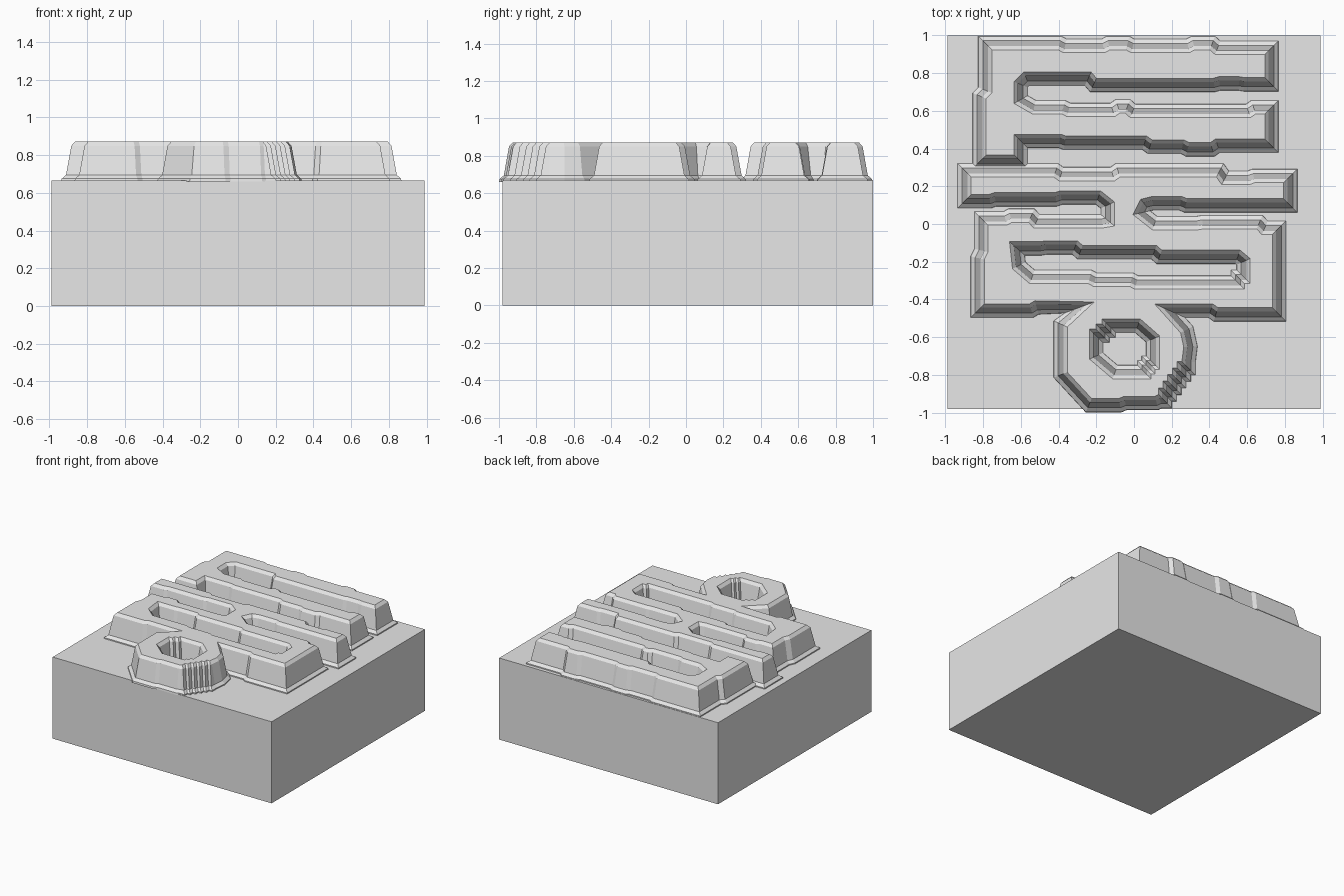
import bpy
import bmesh
from mathutils import Vector

default_cube = bpy.data.objects.get("Cube")
if default_cube:
    bpy.data.objects.remove(default_cube, do_unlink=True)

GREY = (0.8, 0.8, 0.8, 1)
BLOCK_TOP = 0.667
# Wall section: outward offset from the outline, height
WALL = [(0.037, 0.66), (0.035, 0.675), (0.012, 0.695), (-0.016, 0.85), (-0.036, 0.872)]

material = bpy.data.materials.new("plain grey")
material.use_nodes = True
material.diffuse_color = GREY
material.node_tree.nodes["Principled BSDF"].inputs["Base Color"].default_value = GREY


def add_object(name, bm):
    mesh = bpy.data.meshes.new(name)
    bm.to_mesh(mesh)
    bm.free()
    mesh.materials.append(material)
    obj = bpy.data.objects.new(name, mesh)
    bpy.context.scene.collection.objects.link(obj)
    return obj


def rail(stations, levels):
    """Run along x that jogs to the next y level at every inner station."""
    run = 0.014 if stations[-1] > stations[0] else -0.014
    points = [(stations[0], levels[0])]
    for x, before, after in zip(stations[1:-1], levels, levels[1:]):
        points += [(x - run, before), (x + run, after)]
    return points + [(stations[-1], levels[-1])]


def stair(start, end, steps, x_first=True):
    """Small square steps from start to end."""
    dx = (end[0] - start[0]) / steps
    dy = (end[1] - start[1]) / steps
    points = [start]
    for i in range(steps):
        x, y = start[0] + i * dx, start[1] + i * dy
        points.append((x + dx, y) if x_first else (x, y + dy))
        points.append((x + dx, y + dy))
    return points


def orient(points, counter_clockwise):
    area = sum(a[0] * b[1] - b[0] * a[1] for a, b in zip(points, points[1:] + points[:1]))
    return points if (area > 0) == counter_clockwise else points[::-1]


def offset(points, distance):
    """Mitred offset to the right-hand side of the loop."""
    vectors = [Vector(p) for p in points]
    result = []
    for i, p in enumerate(vectors):
        before = (p - vectors[i - 1]).normalized()
        after = (vectors[(i + 1) % len(vectors)] - p).normalized()
        n = Vector((before.y, -before.x))
        m = Vector((after.y, -after.x))
        result.append(p + (n + m) * distance / max(1 + n.dot(m), 0.3))
    return result


def raised_shape(name, outline, holes=()):
    bm = bmesh.new()
    rim = []
    loops = [orient(outline, True)] + [orient(h, False) for h in holes]
    for loop in loops:
        rings = [[bm.verts.new((p.x, p.y, z)) for p in offset(loop, d)] for d, z in WALL]
        count = len(loop)
        for low, high in zip(rings, rings[1:]):
            for i in range(count):
                j = (i + 1) % count
                bm.faces.new((low[i], low[j], high[j], high[i]))
        top = rings[-1]
        rim += [bm.edges.get((top[i - 1], top[i])) for i in range(count)]
    # Flat top with the holes left open
    filled = bmesh.ops.triangle_fill(bm, use_beauty=True, edges=rim, normal=(0, 0, 1))
    for item in filled["geom"]:
        if isinstance(item, bmesh.types.BMFace):
            item.normal_update()
            if item.normal.z < 0:
                item.normal_flip()
    return add_object(name, bm)


# Base block
bm = bmesh.new()
bmesh.ops.create_cube(bm, size=1)
bmesh.ops.scale(bm, verts=bm.verts, vec=(1.98, 1.98, BLOCK_TOP))
bmesh.ops.translate(bm, verts=bm.verts, vec=(0, 0.01, BLOCK_TOP / 2))
add_object("base_block", bm)

# Rear bend: two bars joined on the model's right
rear_bend = (
    rail([-0.82, -0.6], [0.33])
    + rail([-0.6, -0.38, 0.07, 0.27, 0.43, 0.73], [0.44, 0.43, 0.41, 0.395, 0.415])
    + rail([0.73, 0.62, -0.02, -0.1, -0.36, -0.53], [0.62, 0.6, 0.625, 0.605, 0.62])
    + [(-0.6, 0.66), (-0.6, 0.74), (-0.57, 0.77)]
    + rail([-0.52, -0.23, 0.44, 0.57, 0.73], [0.77, 0.737, 0.745, 0.74])
    + rail([0.73, 0.43, 0.3, -0.02, -0.15, -0.38, -0.79],
           [0.935, 0.96, 0.945, 0.96, 0.945, 0.96])
    + [(-0.79, 0.71), (-0.82, 0.68)]
)
raised_shape("rear_bend", rear_bend)

# Front bend: stacked bars with a rounded ring at the front
front_bend = (
    rail([-0.83, -0.53, -0.29], [-0.46, -0.443])
    + [(-0.39, -0.53), (-0.39, -0.8), (-0.24, -0.962)]
    + rail([-0.2, -0.06, 0.12], [-0.962, -0.95])
    + stair((0.14, -0.94), (0.29, -0.73), 6)
    + [(0.3, -0.65), (0.28, -0.56)]
    + rail([0.19, 0.42, 0.77], [-0.46, -0.48])
    + rail([0.77, 0.68, 0.35, 0.11], [-0.02, 0.01, 0.005])
    + [(0.04, 0.06), (0.06, 0.1)]
    + rail([0.1, 0.26, 0.83], [0.11, 0.098])
    + rail([0.83, 0.62, 0.47, -0.1, -0.4, -0.9], [0.255, 0.245, 0.285, 0.265, 0.285])
    + rail([-0.9, -0.75, -0.4, -0.19], [0.12, 0.13, 0.14])
    + [(-0.14, 0.1), (-0.14, 0.02)]
    + rail([-0.17, -0.53, -0.67, -0.81], [0.015, 0.045, 0.03])
    + [(-0.81, -0.14), (-0.83, -0.18)]
)
long_hole = (
    rail([-0.62, -0.48, -0.3, 0.12, 0.55], [-0.13, -0.125, -0.15, -0.175])
    + [(0.58, -0.2)]
    + stair((0.58, -0.25), (0.52, -0.31), 2, False)
    + rail([0.46, 0.0, -0.22, -0.54], [-0.31, -0.295, -0.28])
    + [(-0.61, -0.22)]
)
ring_hole = (
    stair((-0.2, -0.62), (-0.1, -0.54), 3, False)
    + [(0.02, -0.54), (0.1, -0.61), (0.1, -0.69)]
    + stair((0.1, -0.71), (0.03, -0.785), 3, False)
    + [(-0.1, -0.785), (-0.2, -0.7)]
)
raised_shape("front_bend", front_bend, [long_hole, ring_hole])
